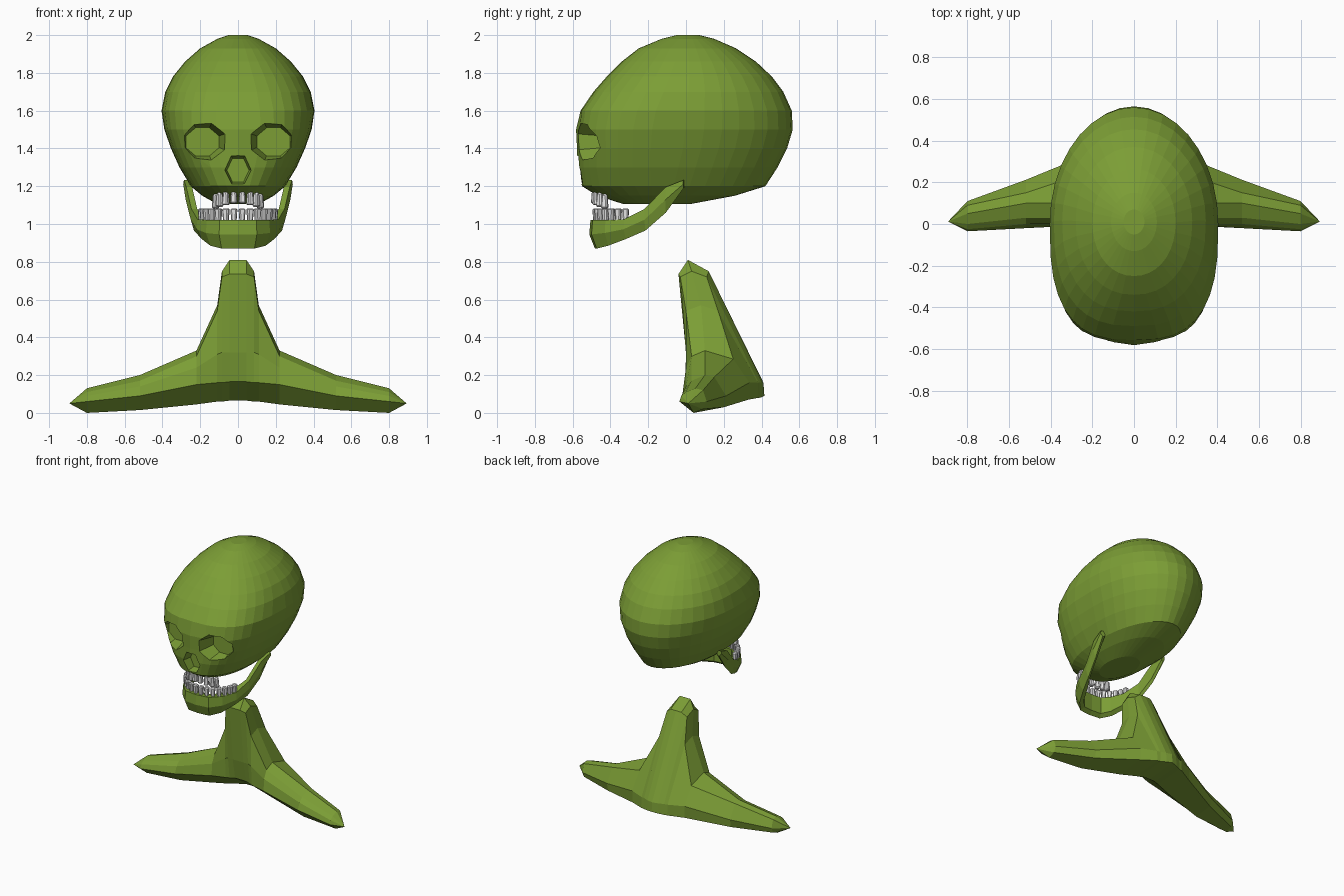
import bpy, bmesh, math
from mathutils import Matrix, Vector

if "Cube" in bpy.data.objects:
    bpy.data.objects.remove(bpy.data.objects["Cube"])


def material(name, rgb):
    m = bpy.data.materials.new(name)
    m.diffuse_color = (*rgb, 1)
    m.use_nodes = True
    m.node_tree.nodes["Principled BSDF"].inputs["Base Color"].default_value = m.diffuse_color
    return m


GREEN = material("olive green", (0.20, 0.34, 0.036))
WHITE = material("tooth white", (0.80, 0.80, 0.80))


def finish(bm, name, mat):
    bmesh.ops.recalc_face_normals(bm, faces=bm.faces)
    me = bpy.data.meshes.new(name)
    bm.to_mesh(me)
    bm.free()
    ob = bpy.data.objects.new(name, me)
    me.materials.append(mat)
    bpy.context.collection.objects.link(ob)
    return ob


def loft(rings, name, mat):
    """Skin a list of equal-length point rings and cap both ends."""
    bm = bmesh.new()
    vs = [[bm.verts.new(p) for p in r] for r in rings]
    n = len(vs[0])
    for a, b in zip(vs, vs[1:]):
        for i in range(n):
            j = (i + 1) % n
            bm.faces.new((a[i], a[j], b[j], b[i]))
    bm.faces.new(vs[0])
    bm.faces.new(vs[-1])
    bmesh.ops.remove_doubles(bm, verts=bm.verts, dist=0.0005)
    return finish(bm, name, mat)


# Cranium: horizontal rings (z, front y, back y, half width, front squareness)
cranium_rings = [
    (1.105, -0.33, 0.02, 0.11, 2.0), (1.15, -0.47, 0.26, 0.19, 2.2),
    (1.20, -0.55, 0.42, 0.25, 2.5), (1.30, -0.565, 0.485, 0.31, 2.8),
    (1.40, -0.565, 0.535, 0.355, 3.0), (1.50, -0.57, 0.565, 0.39, 3.0),
    (1.60, -0.558, 0.56, 0.405, 2.8), (1.70, -0.49, 0.515, 0.385, 2.6),
    (1.78, -0.42, 0.455, 0.345, 2.4), (1.86, -0.34, 0.37, 0.28, 2.2),
    (1.93, -0.25, 0.265, 0.20, 2.1), (1.98, -0.13, 0.15, 0.11, 2.0),
    (2.00, -0.05, 0.07, 0.05, 2.0)]


def skull_ring(z, yf, yb, w, n_front, seg=36):
    pts = []
    yc, half = (yf + yb) / 2, (yb - yf) / 2
    for i in range(seg):
        t = 2 * math.pi * i / seg
        c, s = math.cos(t), math.sin(t)
        n = n_front if s < 0 else 2.0
        x = math.copysign(abs(c) ** (2 / n), c) * w
        y = yc + math.copysign(abs(s) ** (2 / n), s) * half
        if abs(x) < 0.02 and y < 0 and 1.25 < z < 1.55:
            y -= 0.012                      # nasal ridge
        pts.append((x, y, z))
    return pts


cranium = loft([skull_ring(*r) for r in cranium_rings], "cranium", GREEN)


# Eye sockets and nose opening, cut by tapered prisms pointing backwards
def cutter(name, x, z, sides, back, r1, r2, sx, sz):
    bm = bmesh.new()
    front = -0.66
    bmesh.ops.create_cone(bm, cap_ends=True, segments=sides, radius1=r1, radius2=r2,
                          depth=back - front)
    bm.transform(Matrix.Translation((x, (front + back) / 2, z))
                 @ Matrix.Diagonal((sx, 1, sz, 1))
                 @ Matrix.Rotation(-math.pi / 2, 4, 'X')
                 @ Matrix.Rotation(math.pi / sides, 4, 'Z'))
    ob = finish(bm, name, GREEN)
    ob.hide_render = True
    ob.hide_viewport = True
    mod = cranium.modifiers.new(name, 'BOOLEAN')
    mod.operation = 'DIFFERENCE'
    mod.solver = 'EXACT'
    mod.object = ob


for side in (-1, 1):
    cutter("eye_socket_cutter", side * 0.188, 1.435, 8, -0.44, 0.135, 0.085, 1.12, 0.95)
cutter("nose_cutter", 0, 1.285, 6, -0.49, 0.095, 0.065, 0.9, 1.1)

# Lower jaw: stations along one half (x, y, top z, bottom z)
jaw_half = [
    (0.0, -0.512, 1.02, 0.87), (0.10, -0.50, 1.02, 0.87), (0.17, -0.43, 1.02, 0.885),
    (0.22, -0.33, 1.025, 0.92), (0.25, -0.22, 1.08, 0.965),
    (0.277, -0.11, 1.195, 1.06), (0.29, -0.015, 1.232, 1.19)]
jaw = [(-x, y, t, b) for x, y, t, b in reversed(jaw_half[1:])] + jaw_half
jaw_rings = []
for i, (x, y, top, bot) in enumerate(jaw):
    a, b = jaw[max(i - 1, 0)], jaw[min(i + 1, len(jaw) - 1)]
    d = Vector((b[0] - a[0], b[1] - a[1])).normalized()
    inward = Vector((-d.y, d.x))
    thick = 0.06 if abs(x) < 0.23 else 0.035
    h = top - bot
    jaw_rings.append([(x + inward.x * k * thick, y + inward.y * k * thick, z) for k, z in (
        (0.1, top), (0.0, bot + h * 0.5), (0.5, bot), (1.0, bot + h * 0.15), (1.0, top))])
loft(jaw_rings, "lower_jaw", GREEN)


# Teeth: tapered, bevelled blocks set along two arcs
def tooth_row(name, count, spread, rx, ry, yc, z_mid, z_drop, size, flare):
    bm = bmesh.new()
    for i in range(count):
        t = spread * (2 * i / (count - 1) - 1)
        z = z_mid - z_drop * abs(t / spread)
        part = bmesh.new()
        bmesh.ops.create_cube(part, size=1)
        for v in part.verts:
            f = 1.0 if v.co.z * flare > 0 else 0.72
            v.co = Vector((v.co.x * size[0] * f, v.co.y * size[1] * f, v.co.z * size[2]))
        bmesh.ops.bevel(part, geom=part.edges[:], offset=0.007, segments=1, affect='EDGES')
        part.transform(Matrix.Translation((rx * math.sin(t), yc - ry * math.cos(t), z))
                       @ Matrix.Rotation(t, 4, 'Z'))
        tmp = bpy.data.meshes.new("tooth")
        part.to_mesh(tmp)
        part.free()
        bm.from_mesh(tmp)
        bpy.data.meshes.remove(tmp)
    finish(bm, name, WHITE)


tooth_row("upper_teeth", 8, 1.25, 0.125, 0.08, -0.405, 1.15, 0.03, (0.036, 0.036, 0.075), -1)
tooth_row("lower_teeth", 14, 1.45, 0.195, 0.18, -0.298, 1.045, 0.0, (0.036, 0.036, 0.075), 1)

# Neck and shoulders: upright sections outwards from the centre, x: (y, z) points
shoulder_half = [
    (0.0, [(.415, .09), (.41, .16), (.12, .75), (.01, .81), (-.04, .735), (0, .32), (.03, .165), (.17, .065)]),
    (0.045, [(.405, .085), (.40, .16), (.12, .75), (.01, .81), (-.04, .735), (0, .32), (.03, .165), (.17, .065)]),
    (0.085, [(.39, .08), (.385, .16), (.11, .72), (.03, .75), (-.03, .72), (0, .32), (.02, .16), (.16, .06)]),
    (0.11, [(.385, .08), (.38, .16), (.17, .54), (.08, .57), (0, .54), (0, .31), (.01, .16), (.15, .06)]),
    (0.22, [(.33, .07), (.335, .16), (.25, .285), (.10, .33), (.03, .30), (0, .24), (-.005, .15), (.12, .045)]),
    (0.52, [(.20, .03), (.212, .09), (.15, .19), (.10, .20), (.03, .17), (0, .14), (-.02, .09), (.05, .015)]),
    (0.80, [(.09, .02), (.11, .06), (.09, .12), (.05, .13), (0, .11), (-.025, .09), (-.035, .06), (.04, .0)]),
    (0.893, [(.012, .05)] * 8)]
sections = [(-x, p) for x, p in reversed(shoulder_half[1:])] + shoulder_half
bm = bmesh.new()
rows = [[bm.verts.new((x, y, z)) for y, z in pts] for x, pts in sections]
for a, b in zip(rows, rows[1:]):
    for i in range(8):
        bm.faces.new((a[i], a[(i + 1) % 8], b[(i + 1) % 8], b[i]))
bmesh.ops.remove_doubles(bm, verts=bm.verts, dist=0.0005)
finish(bm, "neck_and_shoulders", GREEN)
